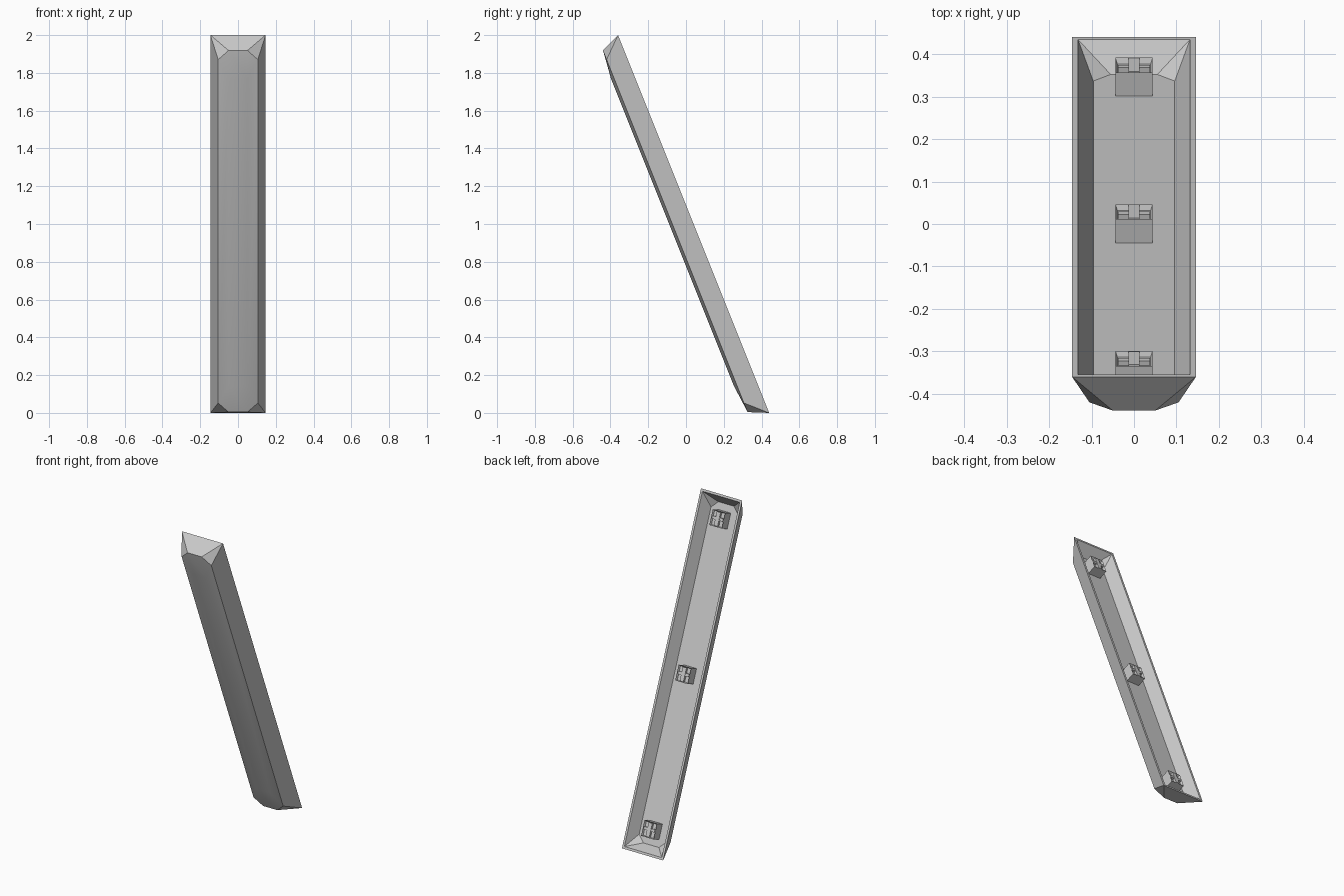
import bpy, bmesh, math
from mathutils import Matrix, Vector

if "Cube" in bpy.data.objects:
    bpy.data.objects.remove(bpy.data.objects["Cube"])

# Local frame of the leaning cover: x = width, y = along the length,
# z = depth measured from the open rim towards the outer skin.
LENGTH = 2.154
HALF = LENGTH / 2
TILT = math.atan2(2.0, -0.8)
PLACE = Matrix.Translation((0, 0.04, 1.0)) @ Matrix.Rotation(TILT, 4, 'X')

grey = bpy.data.materials.new("mid_grey")
grey.diffuse_color = (0.6, 0.6, 0.6, 1)
grey.use_nodes = True
grey.node_tree.nodes["Principled BSDF"].inputs["Base Color"].default_value = grey.diffuse_color


def finish(name, bm):
    bmesh.ops.recalc_face_normals(bm, faces=bm.faces[:])
    mesh = bpy.data.meshes.new(name)
    bm.to_mesh(mesh)
    bm.free()
    mesh.materials.append(grey)
    obj = bpy.data.objects.new(name, mesh)
    obj.matrix_world = PLACE
    bpy.context.collection.objects.link(obj)
    return obj


def rectangle(bm, w, l, z):
    return [bm.verts.new((sx * w, sy * l, z))
            for sx, sy in ((1, 1), (-1, 1), (-1, -1), (1, -1))]


def octagon(bm, wide, narrow, end, shoulder, z):
    # Two vertices per corner, running in the same order as rectangle()
    pts = [(wide, shoulder), (narrow, end), (-narrow, end), (-wide, shoulder),
           (-wide, -shoulder), (-narrow, -end), (narrow, -end), (wide, -shoulder)]
    return [bm.verts.new((x, y, z)) for x, y in pts]


def bridge(bm, rect, octo):
    # Corner triangles and the four walls between a rectangle and an octagon
    for i in range(4):
        j = (i + 1) % 4
        bm.faces.new((rect[i], octo[2 * i], octo[2 * i + 1]))
        bm.faces.new((rect[i], octo[2 * i + 1], octo[(2 * i + 2) % 8], rect[j]))


# Hollow cover: rim, faceted outer walls with crowned skin, inner walls and floor
bm = bmesh.new()
outer_rim = rectangle(bm, 0.146, HALF, 0)
inner_rim = rectangle(bm, 0.132, HALF - 0.014, 0)
outer_oct = octagon(bm, 0.105, 0.05, HALF - 0.046, HALF - 0.098, 0.104)
inner_oct = octagon(bm, 0.096, 0.055, HALF - 0.056, HALF - 0.098, 0.072)
crown = rectangle(bm, 0.05, HALF - 0.2, 0.12)
for i in range(4):
    j = (i + 1) % 4
    bm.faces.new((outer_rim[i], outer_rim[j], inner_rim[j], inner_rim[i]))
bridge(bm, outer_rim, outer_oct)
bridge(bm, inner_rim, inner_oct)
bridge(bm, crown, outer_oct)
bm.faces.new(crown)
bm.faces.new(inner_oct)
cover = finish("cover", bm)
bpy.context.view_layer.objects.active = cover
cover.select_set(True)
bpy.ops.object.shade_smooth_by_angle(angle=math.radians(25))
cover.select_set(False)


def box(bm, centre, size):
    m = Matrix.Translation(centre) @ Matrix.Diagonal((*size, 1))
    return bmesh.ops.create_cube(bm, size=1, matrix=m)["verts"]


# Mounting clips: a block with a recessed face holding a cross-shaped latch
for name, y in (("lower_clip", -0.93), ("middle_clip", 0), ("upper_clip", 0.93)):
    bm = bmesh.new()
    box(bm, (0, y, 0.043), (0.088, 0.094, 0.062))
    bm.normal_update()
    face = min(bm.faces, key=lambda f: f.calc_center_median().z)
    bmesh.ops.inset_region(bm, faces=[face], thickness=0.007)
    bmesh.ops.translate(bm, verts=face.verts[:], vec=Vector((0, 0, 0.014)))
    box(bm, (0, y, 0.019), (0.026, 0.084, 0.016))
    box(bm, (0, y + 0.002, 0.021), (0.076, 0.018, 0.014))
    finish(name, bm)
